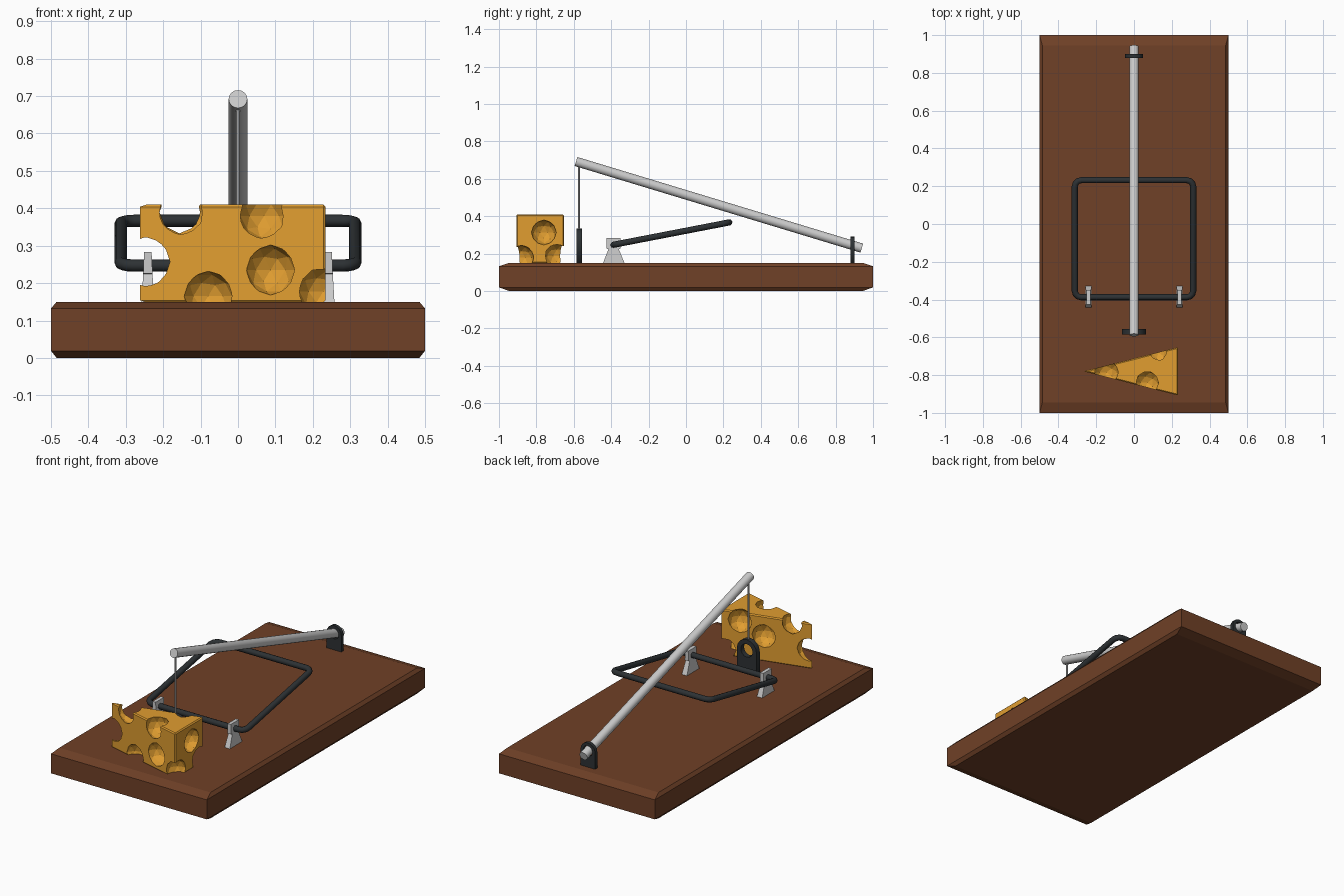
import bpy, bmesh
from math import sin, cos, pi
from mathutils import Vector, Matrix

if "Cube" in bpy.data.objects:
    bpy.data.objects.remove(bpy.data.objects["Cube"])


def material(name, rgb):
    m = bpy.data.materials.new(name)
    m.diffuse_color = (*rgb, 1)
    m.use_nodes = True
    m.node_tree.nodes["Principled BSDF"].inputs["Base Color"].default_value = m.diffuse_color
    return m


WOOD = material("wood", (0.16, 0.052, 0.02))
IRON = material("dark_iron", (0.026, 0.031, 0.034))
CHEESE = material("cheese_yellow", (0.75, 0.34, 0.03))


def add(name, data, mat=None):
    ob = bpy.data.objects.new(name, data)
    bpy.context.collection.objects.link(ob)
    if mat:
        data.materials.append(mat)
    return ob


def loft(name, rings, mat=None):
    """Solid through a stack of rings with equal point counts."""
    bm = bmesh.new()
    vs = [[bm.verts.new(p) for p in r] for r in rings]
    n = len(vs[0])
    for a, b in zip(vs, vs[1:]):
        for i in range(n):
            j = (i + 1) % n
            bm.faces.new((a[i], a[j], b[j], b[i]))
    bm.faces.new(vs[0][::-1])
    bm.faces.new(vs[-1])
    bmesh.ops.recalc_face_normals(bm, faces=bm.faces)
    me = bpy.data.meshes.new(name)
    bm.to_mesh(me)
    bm.free()
    return add(name, me, mat)


def rect(x0, x1, y0, y1, z):
    return [(x0, y0, z), (x1, y0, z), (x1, y1, z), (x0, y1, z)]


def rod(name, a, b, r, sides):
    a, b = Vector(a), Vector(b)
    bm = bmesh.new()
    bmesh.ops.create_cone(bm, cap_ends=True, segments=sides, radius1=r, radius2=r, depth=(b - a).length)
    turn = (b - a).to_track_quat('Z', 'Y').to_matrix().to_4x4()
    bm.transform(Matrix.Translation((a + b) / 2) @ turn)
    me = bpy.data.meshes.new(name)
    bm.to_mesh(me)
    bm.free()
    ob = add(name, me)
    bpy.context.view_layer.objects.active = ob
    ob.select_set(True)
    bpy.ops.object.shade_smooth_by_angle(angle=0.6)
    ob.select_set(False)


def poly(cu, pts):
    s = cu.splines.new('POLY')
    s.points.add(len(pts) - 1)
    for p, co in zip(s.points, pts):
        p.co = (*co, 1)
    s.use_cyclic_u = True


def bracket(name, y, half, centre, hole, thick):
    """Upright arched plate with a round hole."""
    cu = bpy.data.curves.new(name, 'CURVE')
    cu.dimensions = '2D'
    cu.fill_mode = 'BOTH'
    cu.extrude = thick / 2
    arch = [(half * cos(pi * i / 8), centre + half * sin(pi * i / 8), 0) for i in range(9)]
    poly(cu, [(half, 0.145, 0)] + arch + [(-half, 0.145, 0)])
    poly(cu, [(hole * cos(pi * i / 8), centre + hole * sin(pi * i / 8), 0) for i in range(16)])
    ob = add(name, cu, IRON)
    ob.rotation_euler.x = pi / 2
    ob.location.y = y


# Wooden base with chamfered top and bottom
loft("base_board", [rect(-x, x, -y, y, z) for x, y, z in
                    ((0.485, 0.945, 0), (0.5, 1, 0.019), (0.5, 1, 0.132), (0.485, 0.945, 0.15))], WOOD)

# Long arm, trigger wire and their brackets
rod("holding_arm", (0, -0.588, 0.692), (0, 0.94, 0.229), 0.025, 16)
rod("trigger_wire", (0, -0.572, 0.31), (0, -0.572, 0.685), 0.005, 8)
bracket("trigger_bracket", -0.571, 0.063, 0.27, 0.038, 0.03)
bracket("arm_bracket", 0.89, 0.047, 0.244, 0.03, 0.02)

# Tilted snapping frame with rounded corners
cu = bpy.data.curves.new("snap_frame", 'CURVE')
cu.dimensions = '3D'
cu.bevel_depth = 0.0165
cu.bevel_resolution = 2
pts = []
R = 0.035
for k, (sx, cy) in enumerate(((1, 0.232 - R), (-1, 0.232 - R), (-1, -0.388 + R), (1, -0.388 + R))):
    for i in range(4):
        a = pi / 2 * (k + i / 3)
        y = cy + R * sin(a)
        pts.append((sx * (0.3135 - R) + R * cos(a), y, 0.247 + (y + 0.388) * 0.193))
poly(cu, pts)
add("snap_frame", cu, IRON)

# Two tapered stands holding the frame
for side, x in (("left", -0.241), ("right", 0.241)):
    loft(side + "_stand", [rect(x - h, x + h, y0, y1, z) for h, y0, y1, z in
                           ((0.017, -0.445, -0.327, 0.145), (0.0125, -0.414, -0.36, 0.225),
                            (0.0125, -0.425, -0.35, 0.226), (0.01, -0.425, -0.35, 0.283))])

# Cheese wedge with holes
wedge = [(-0.268, -0.78), (0.234, -0.908), (0.234, -0.652)]
cheese = loft("cheese_wedge", [[(x, y, z) for x, y in wedge] for z in (0.148, 0.41)], CHEESE)
bev = cheese.modifiers.new("soft_edges", 'BEVEL')
bev.width = 0.006
bev.segments = 1
holes = [(-0.08, -0.83, 0.165), (0.087, -0.87, 0.235), (0.07, -0.84, 0.38), (0.228, -0.88, 0.178),
         (-0.245, -0.78, 0.257), (-0.146, -0.785, 0.39), (0.13, -0.68, 0.36), (0, -0.715, 0.295),
         (0.235, -0.76, 0.313), (0.215, -0.69, 0.187)]
bm = bmesh.new()
for c in holes:
    bmesh.ops.create_icosphere(bm, subdivisions=2, radius=0.067, matrix=Matrix.Translation(c))
me = bpy.data.meshes.new("hole_cutter")
bm.to_mesh(me)
bm.free()
cutter = add("hole_cutter", me, CHEESE)
cutter.hide_render = True
cutter.hide_viewport = True
cut = cheese.modifiers.new("holes", 'BOOLEAN')
cut.operation = 'DIFFERENCE'
cut.solver = 'EXACT'
cut.object = cutter
